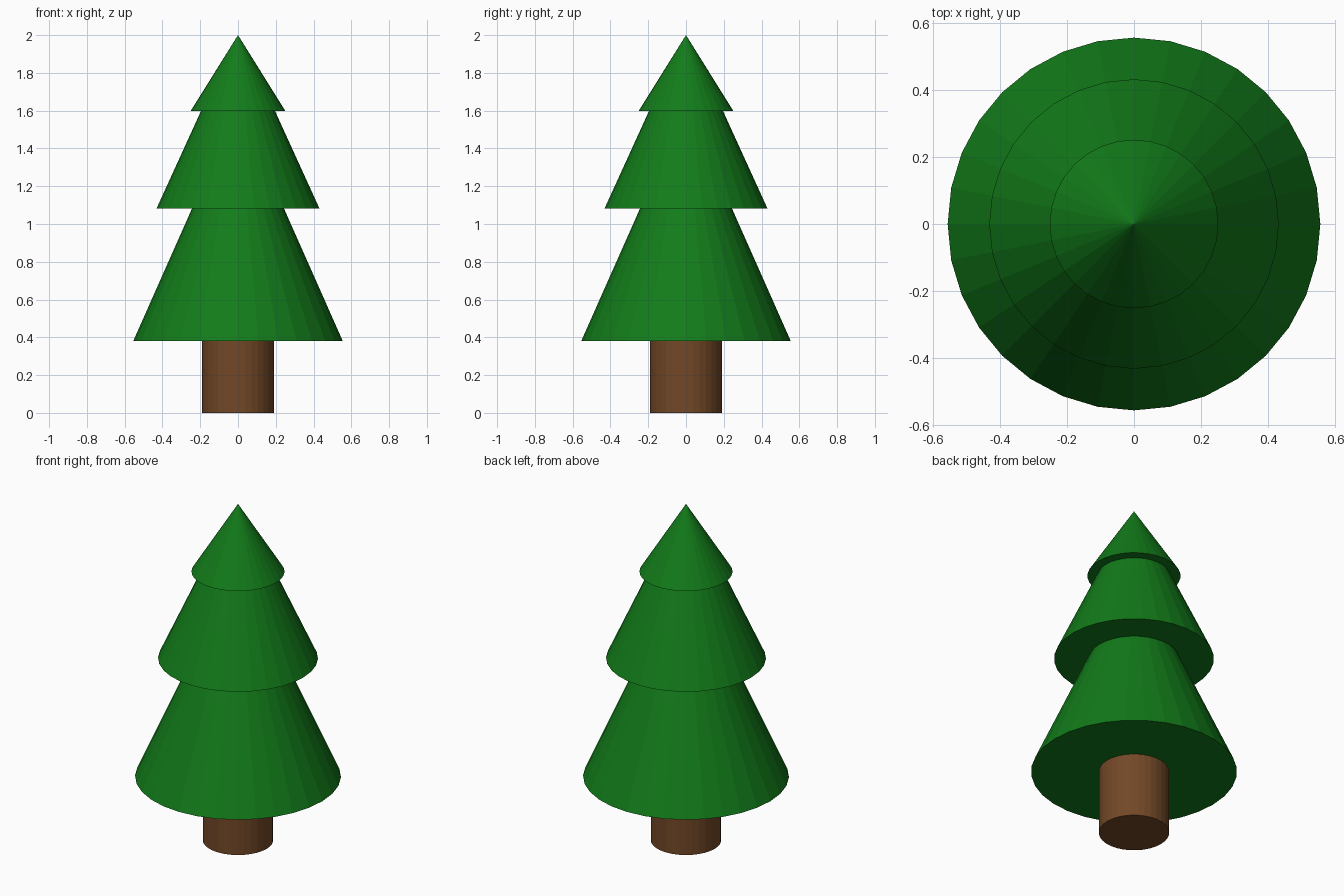
import bpy, bmesh
from math import sin, cos, tau

if "Cube" in bpy.data.objects:
    bpy.data.objects.remove(bpy.data.objects["Cube"])

SIDES = 32


def material(name, color):
    mat = bpy.data.materials.new(name)
    mat.diffuse_color = (*color, 1)
    mat.use_nodes = True
    mat.node_tree.nodes["Principled BSDF"].inputs["Base Color"].default_value = mat.diffuse_color
    return mat


def lathe(name, profile, mat):
    """Flat-shaded revolution of (radius, z) points; radius 0 makes a tip, other ends stay open."""
    bm = bmesh.new()
    rings = []
    for r, z in profile:
        if r == 0:
            rings.append([bm.verts.new((0, 0, z))] * SIDES)
        else:
            rings.append([bm.verts.new((r * sin(tau * i / SIDES), r * cos(tau * i / SIDES), z))
                          for i in range(SIDES)])
    for a, b in zip(rings, rings[1:]):
        for i in range(SIDES):
            j = (i + 1) % SIDES
            bm.faces.new(dict.fromkeys((a[i], a[j], b[j], b[i])))
    # Cap the base of the trunk
    if profile[0][1] == 0:
        bm.faces.new(rings[0])
    bmesh.ops.recalc_face_normals(bm, faces=bm.faces)
    mesh = bpy.data.meshes.new(name)
    bm.to_mesh(mesh)
    bm.free()
    mesh.materials.append(mat)
    obj = bpy.data.objects.new(name, mesh)
    bpy.context.collection.objects.link(obj)
    return obj


# Trunk
TRUNK_R, TRUNK_TOP = 0.19, 0.38
lathe("trunk", [(TRUNK_R, 0), (TRUNK_R, TRUNK_TOP)],
      material("bark", (0.17, 0.065, 0.02)))

# Foliage: each tier is (base radius, base z, top radius, top z)
tiers = [(0.555, TRUNK_TOP, 0.243, 1.083),
         (0.431, 1.083, 0.196, 1.598),
         (0.251, 1.598, 0, 2.0)]
profile = [(TRUNK_R, TRUNK_TOP)]
for r0, z0, r1, z1 in tiers:
    profile += [(r0, z0), (r1, z1)]
lathe("foliage", profile, material("needles", (0.006, 0.2, 0.01)))
